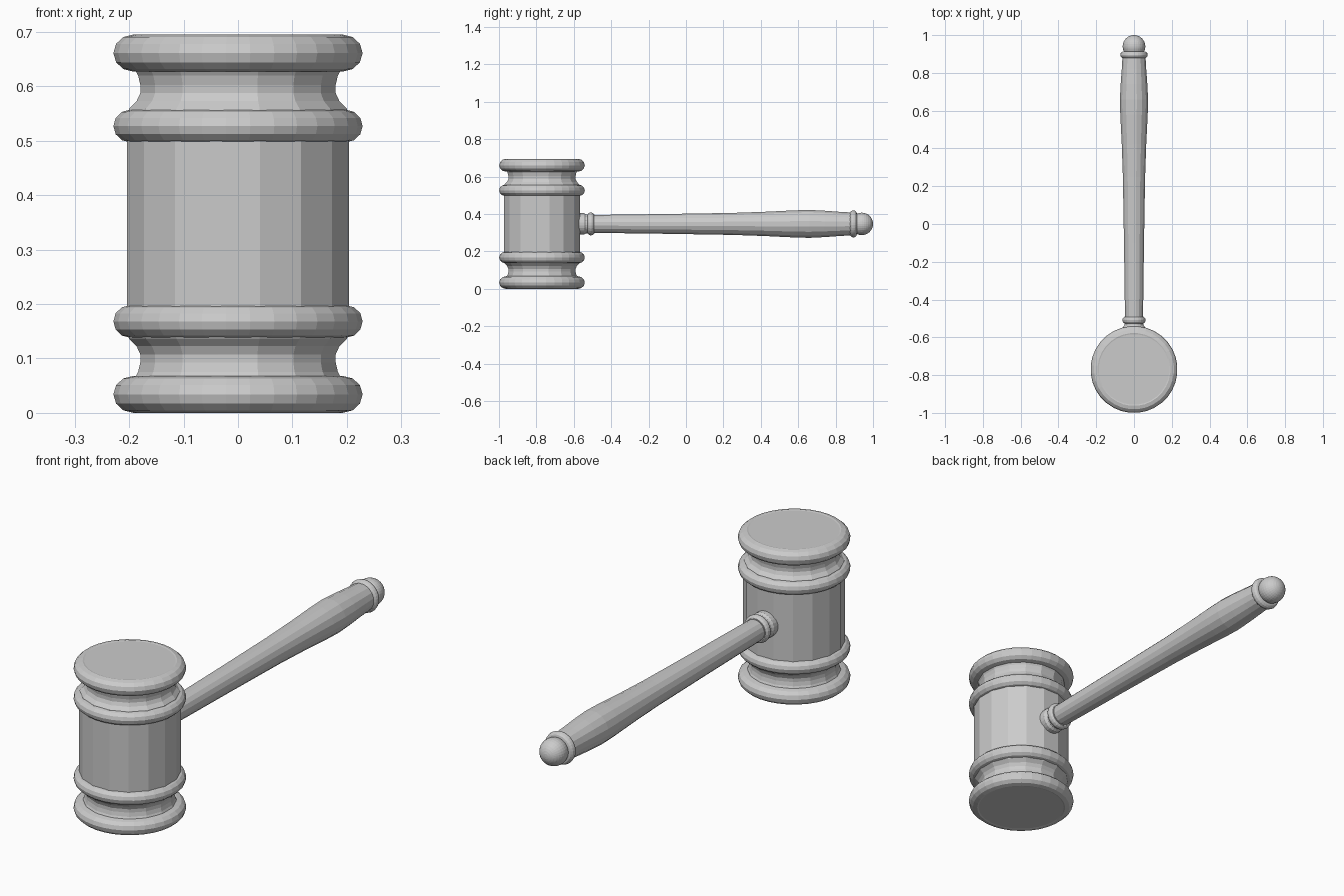
import bpy, math
from math import pi, cos, sin

if "Cube" in bpy.data.objects:
    bpy.data.objects.remove(bpy.data.objects["Cube"])

HEAD_Y, MID_Z = -0.77, 0.3475


def lathe(name, profile, sides, loc, rot=(0, 0, 0), closed=False):
    """Spin (radius, height) points round local z; open profiles get end caps."""
    verts, faces = [], []
    for r, h in profile:
        for i in range(sides):
            a = 2 * pi * (i + 0.5) / sides
            verts.append((r * cos(a), r * sin(a), h))
    n = len(profile)
    for j in range(n if closed else n - 1):
        k = (j + 1) % n
        for i in range(sides):
            m = (i + 1) % sides
            faces.append((j * sides + i, j * sides + m, k * sides + m, k * sides + i))
    if not closed:
        faces.append(tuple(reversed(range(sides))))
        faces.append(tuple(range((n - 1) * sides, n * sides)))
    mesh = bpy.data.meshes.new(name)
    mesh.from_pydata(verts, [], faces)
    obj = bpy.data.objects.new(name, mesh)
    obj.location, obj.rotation_euler = loc, rot
    bpy.context.collection.objects.link(obj)
    return obj


def ring(name, major, minor, half_height, sides, loc, rot=(0, 0, 0), steps=12):
    prof = [(major + minor * cos(2 * pi * i / steps), half_height * sin(2 * pi * i / steps))
            for i in range(steps)]
    return lathe(name, prof, sides, loc, rot, closed=True)


# Head core: 16-sided barrel with a hollowed neck near each end
half = [(0.194, 0.346), (0.194, 0.285), (0.187, 0.272), (0.183, 0.255),
        (0.183, 0.240), (0.190, 0.225), (0.204, 0.211), (0.208, 0.195), (0.208, 0.150)]
core = [(r, -h) for r, h in half] + [(r, h) for r, h in reversed(half)]
lathe("head_barrel", core, 16, (0, HEAD_Y, MID_Z))

# Rounded rings, mirrored above and below the middle of the head
for side, s in (("lower", -1), ("upper", 1)):
    ring(side + "_end_ring", 0.193, 0.037, 0.034, 32, (0, HEAD_Y, MID_Z + s * 0.3135))
    ring(side + "_inner_ring", 0.199, 0.031, 0.030, 32, (0, HEAD_Y, MID_Z + s * 0.1795))

# Handle parts lie along y (local z turned to +y)
ALONG_Y = (-pi / 2, 0, 0)
shaft = [(0.048, -0.50), (0.050, -0.40), (0.054, -0.10), (0.060, 0.25), (0.066, 0.42),
         (0.074, 0.58), (0.076, 0.66), (0.072, 0.74), (0.066, 0.82), (0.062, 0.89)]
lathe("handle_shaft", shaft, 16, (0, 0, MID_Z), ALONG_Y)
collar = [(0.058, -0.60), (0.058, -0.545), (0.051, -0.535), (0.051, -0.49)]
lathe("handle_collar", collar, 24, (0, 0, MID_Z), ALONG_Y)
ring("collar_ring", 0.046, 0.016, 0.018, 24, (0, -0.509, MID_Z), ALONG_Y)
ring("grip_ring", 0.054, 0.019, 0.019, 32, (0, 0.895, MID_Z), ALONG_Y)

# Ball end of the handle
bpy.ops.mesh.primitive_uv_sphere_add(segments=32, ring_count=16, radius=0.06,
                                     location=(0, 0.94, MID_Z), rotation=ALONG_Y)
bpy.context.object.name = "handle_ball"
